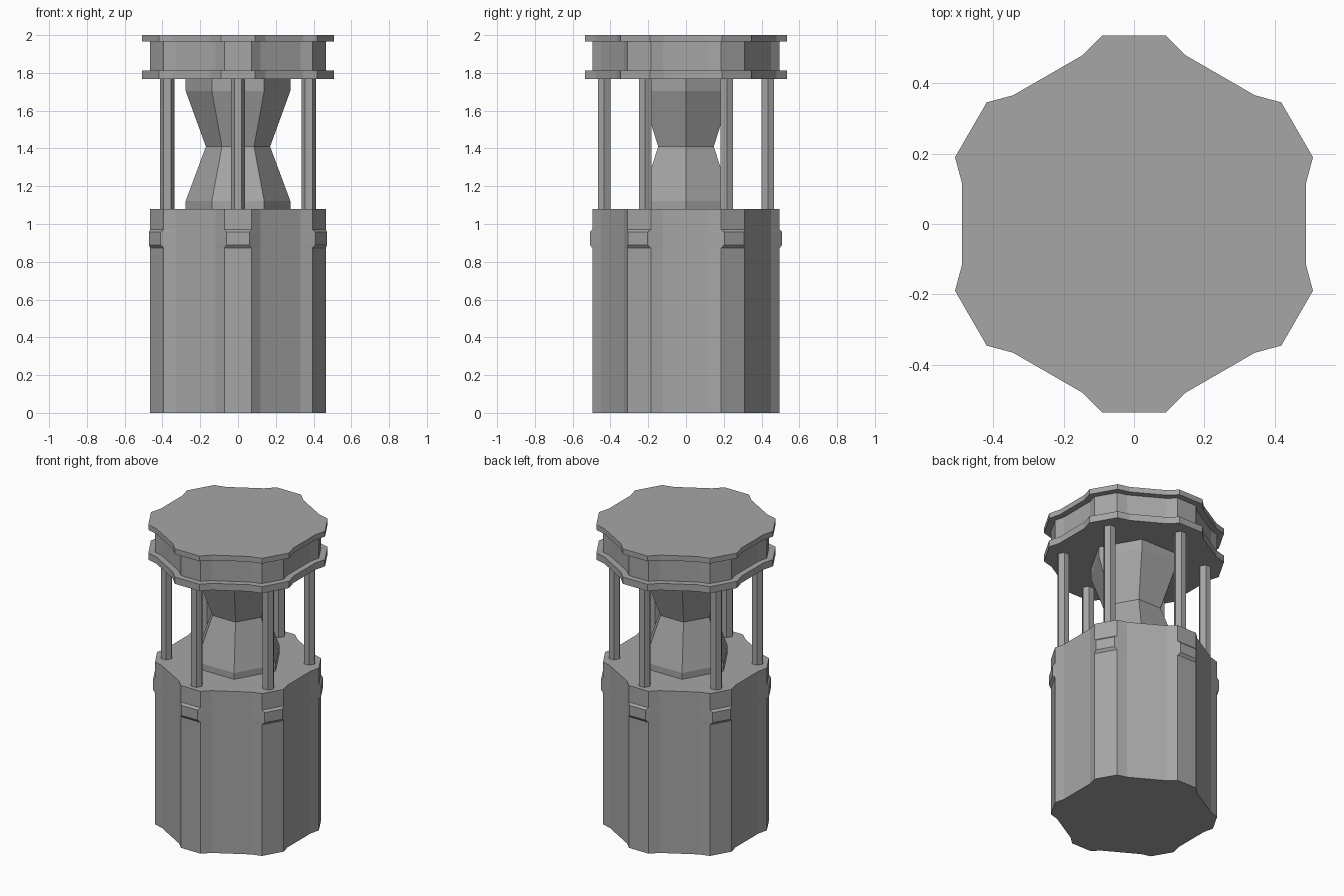
import bpy, bmesh, math

cube = bpy.data.objects.get("Cube")
if cube:
    bpy.data.objects.remove(cube, do_unlink=True)

# single stone colour
grey = bpy.data.materials.new("stone grey")
grey.use_nodes = True
colour = (0.38, 0.38, 0.38, 1)
grey.diffuse_color = colour
grey.node_tree.nodes["Principled BSDF"].inputs["Base Color"].default_value = colour


def loft(name, sections):
    """Skin a stack of (outline, height) sections and cap both ends."""
    bm = bmesh.new()
    rings = [[bm.verts.new((x, y, z)) for x, y in outline] for outline, z in sections]
    for low, high in zip(rings, rings[1:]):
        for i in range(len(low)):
            j = (i + 1) % len(low)
            bm.faces.new((low[i], low[j], high[j], high[i]))
    bm.faces.new(rings[0][::-1])
    bm.faces.new(rings[-1])
    bmesh.ops.recalc_face_normals(bm, faces=bm.faces)
    mesh = bpy.data.meshes.new(name)
    bm.to_mesh(mesh)
    bm.free()
    mesh.materials.append(grey)
    obj = bpy.data.objects.new(name, mesh)
    bpy.context.collection.objects.link(obj)
    return obj


def lobed(tip, reach, root, inset):
    """Six-sided outline with a chamfered buttress at each corner."""
    corner = [(root, inset), (tip, reach), (-tip, reach), (-root, inset)]
    points = []
    for k in range(6):
        c, s = math.cos(k * math.pi / 3), math.sin(k * math.pi / 3)
        points += [(x * c - y * s, x * s + y * c) for x, y in corner]
    return points


def hexagon(radius, cx=0, cy=0):
    return [(cx + radius * math.cos(k * math.pi / 3),
             cy + radius * math.sin(k * math.pi / 3)) for k in range(6)]


wall = lobed(0.072, 0.496, 0.12, 0.45)
bump = lobed(0.06, 0.509, 0.12, 0.45)
rim = lobed(0.09, 0.535, 0.145, 0.48)

# pedestal with a raised band on each buttress
loft("pedestal", [(wall, 0), (wall, 0.873), (bump, 0.89), (bump, 0.957),
                  (wall, 0.97), (wall, 1.08)])

# cap: two rims around a drum
loft("lower_rim", [(rim, 1.767), (rim, 1.812)])
loft("cap_drum", [(wall, 1.812), (wall, 1.965)])
loft("upper_rim", [(rim, 1.965), (rim, 2.0)])

# waisted core
loft("core", [(hexagon(r), z) for r, z in
              [(0.277, 1.08), (0.277, 1.122), (0.17, 1.41), (0.277, 1.704), (0.277, 1.767)]])

# six slim posts over the buttresses
for k in range(6):
    a = math.radians(30 + 60 * k)
    post = hexagon(0.038, 0.433 * math.cos(a), 0.433 * math.sin(a))
    loft(f"post_{k + 1}", [(post, 1.08), (post, 1.767)])
